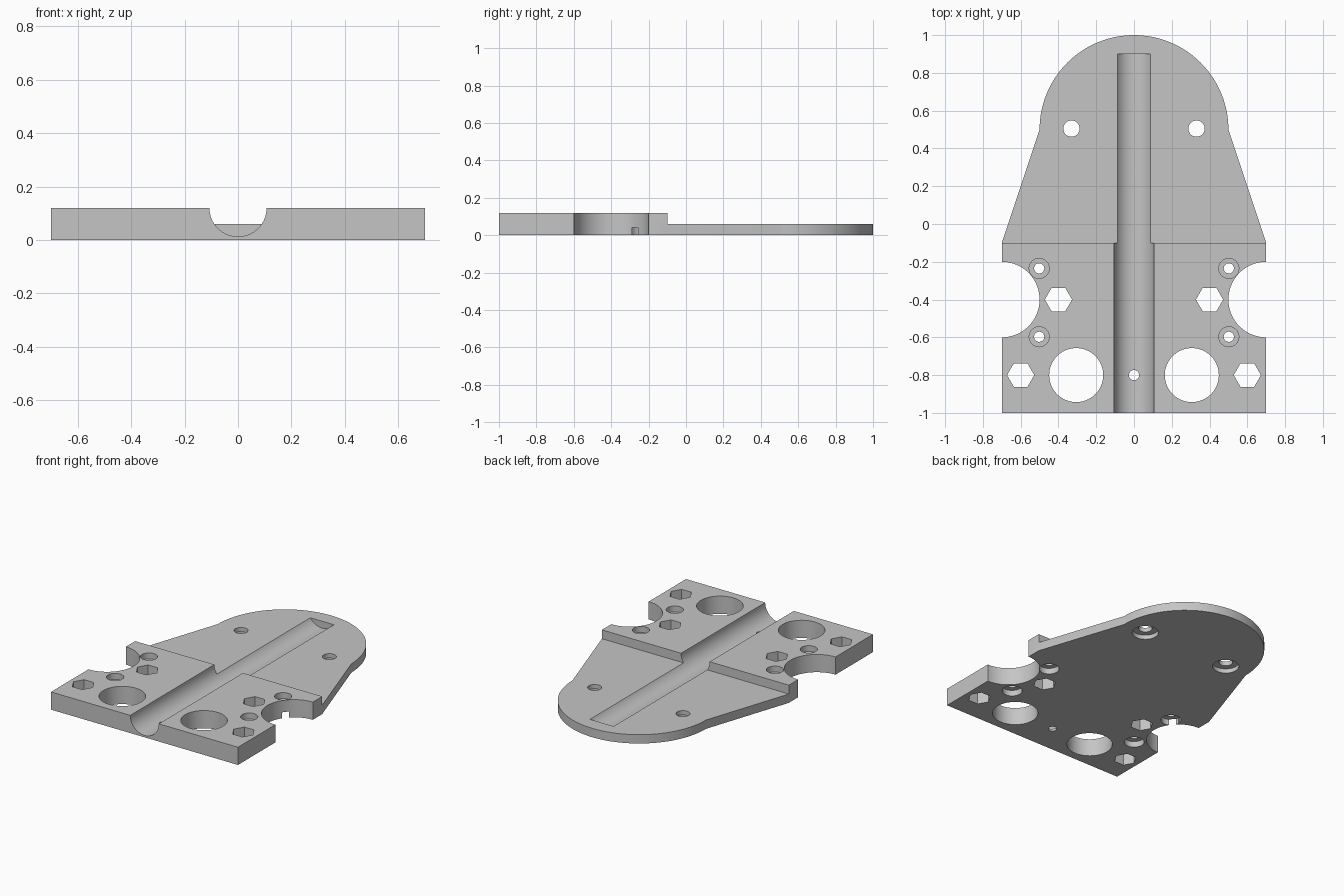
import bpy
import bmesh
from math import cos, sin, pi
from mathutils import Matrix

if "Cube" in bpy.data.objects:
    bpy.data.objects.remove(bpy.data.objects["Cube"])

THICK, THIN = 0.12, 0.06   # heights of the block and of the rounded plate
OVER = 0.1                 # how far cutters reach past a surface

grey = bpy.data.materials.new("plain_grey")
grey.use_nodes = True
colour = (0.56, 0.56, 0.56, 1)
grey.diffuse_color = colour
grey.node_tree.nodes["Principled BSDF"].inputs["Base Color"].default_value = colour


def prism(name, points, z0, z1, matrix=Matrix()):
    """Extrude a flat outline from z0 to z1, then transform it."""
    bm = bmesh.new()
    face = bm.faces.new([bm.verts.new((x, y, z0)) for x, y in points])
    new = bmesh.ops.extrude_face_region(bm, geom=[face])["geom"]
    verts = [v for v in new if isinstance(v, bmesh.types.BMVert)]
    bmesh.ops.translate(bm, verts=verts, vec=(0, 0, z1 - z0))
    bmesh.ops.transform(bm, matrix=matrix, verts=bm.verts)
    bmesh.ops.recalc_face_normals(bm, faces=bm.faces)
    mesh = bpy.data.meshes.new(name)
    bm.to_mesh(mesh)
    bm.free()
    mesh.materials.append(grey)
    obj = bpy.data.objects.new(name, mesh)
    bpy.context.collection.objects.link(obj)
    return obj


def circle(x, y, r, sides=48):
    return [(x + r * cos(2 * pi * i / sides), y + r * sin(2 * pi * i / sides))
            for i in range(sides)]


# Base: square front, tapering sides and a round back end
arc = [(0.5 * cos(pi * i / 64), 0.5 + 0.5 * sin(pi * i / 64)) for i in range(65)]
outline = [(-0.7, -0.1), (-0.7, -1), (0.7, -1), (0.7, -0.1)] + arc
base = prism("mounting_base", outline, 0, THICK)
bpy.context.view_layer.objects.active = base
base.select_set(True)


def cut(points, z0=-OVER, z1=THICK + OVER, matrix=Matrix()):
    """Subtract an extruded outline from the base."""
    cutter = prism("cutter", points, z0, z1, matrix)
    cutter.hide_render = True
    mod = base.modifiers.new("cut", "BOOLEAN")
    mod.operation = "DIFFERENCE"
    mod.solver = "EXACT"
    mod.object = cutter
    bpy.ops.object.modifier_apply(modifier=mod.name)
    bpy.data.objects.remove(cutter)


# Step down to the thin rear plate
cut([(-1, -0.1), (1, -0.1), (1, 1.2), (-1, 1.2)], z0=THIN)

# Half-round channel along the middle, closed at the back
along_y = Matrix.Translation((0, 0, THICK)) @ Matrix.Rotation(pi / 2, 4, "X")
cut(circle(0, 0, 0.107, 64), -0.9, 1.1, along_y)
cut(circle(0, -0.8, 0.027))

for side in (-1, 1):
    # Round side notches and large openings
    cut(circle(side * 0.7, -0.4, 0.2, 96))
    cut(circle(side * 0.306, -0.8, 0.143, 64))
    # Hexagonal holes
    for x, y in ((0.4, -0.4), (0.6, -0.8)):
        cut(circle(side * x, y, 0.072, 6))
    # Screw holes, recessed above and below
    for y in (-0.235, -0.597):
        cut(circle(side * 0.502, y, 0.027))
        cut(circle(side * 0.502, y, 0.053), z0=0.08)
        cut(circle(side * 0.502, y, 0.063), z1=0.04)
    # Plate holes, recessed below
    cut(circle(side * 0.331, 0.505, 0.043))
    cut(circle(side * 0.331, 0.505, 0.083), z1=0.03)

bpy.ops.object.shade_smooth_by_angle(angle=pi / 7)
